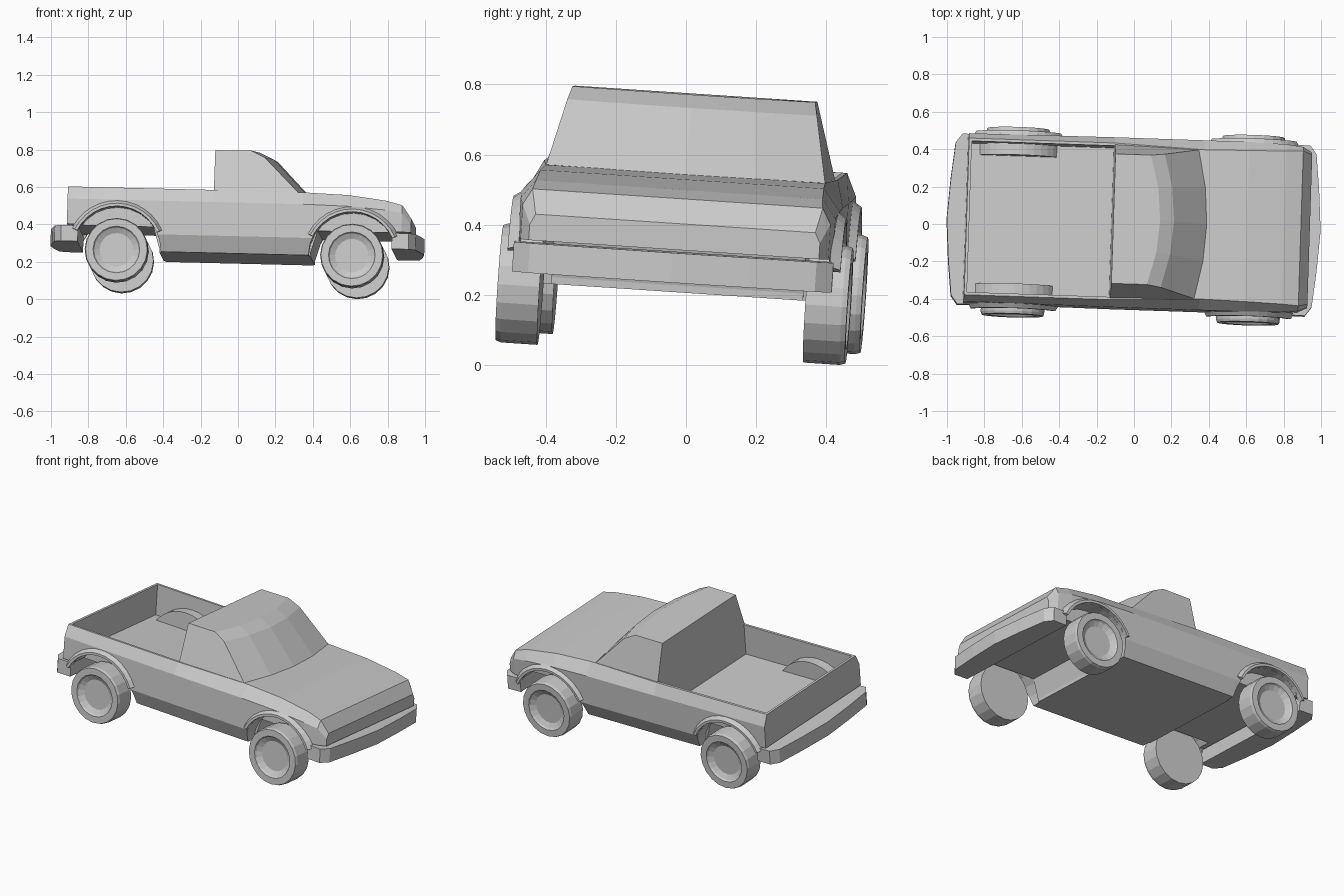
import bpy, bmesh, math
from mathutils import Matrix

if "Cube" in bpy.data.objects:
    bpy.data.objects.remove(bpy.data.objects["Cube"])

# One grey paint for the whole vehicle
grey = bpy.data.materials.new("plain_grey")
grey.use_nodes = True
colour = (0.6, 0.6, 0.6, 1)
grey.diffuse_color = colour
grey.node_tree.nodes["Principled BSDF"].inputs["Base Color"].default_value = colour

parts = []


def loft(name, rings, keep=True):
    """Skin equal rings of points in order and cap both ends."""
    bm = bmesh.new()
    rows = [[bm.verts.new(p) for p in ring] for ring in rings]
    n = len(rows[0])
    for a, b in zip(rows, rows[1:]):
        for i in range(n):
            j = (i + 1) % n
            bm.faces.new((a[i], a[j], b[j], b[i]))
    bm.faces.new(rows[0])
    bm.faces.new(rows[-1])
    bmesh.ops.recalc_face_normals(bm, faces=bm.faces)
    mesh = bpy.data.meshes.new(name)
    bm.to_mesh(mesh)
    bm.free()
    mesh.materials.append(grey)
    ob = bpy.data.objects.new(name, mesh)
    bpy.context.scene.collection.objects.link(ob)
    if keep:
        parts.append(ob)
    else:
        ob.hide_render = True
    return ob


def side_prism(name, outline, y0, y1, keep=True):
    """Extrude an x-z outline across y."""
    return loft(name, [[(x, y, z) for x, z in outline] for y in (y0, y1)], keep)


def combine(target, tool, operation):
    """Apply a boolean and discard the tool object."""
    mod = target.modifiers.new("cut", 'BOOLEAN')
    mod.operation = operation
    mod.solver = 'EXACT'
    mod.object = tool
    bpy.context.view_layer.update()
    deps = bpy.context.evaluated_depsgraph_get()
    mesh = bpy.data.meshes.new_from_object(target.evaluated_get(deps))
    target.modifiers.clear()
    target.data = mesh
    bpy.data.objects.remove(tool)


def arc(cx, cz, r, a0, a1, n):
    angles = [math.radians(a0 + (a1 - a0) * i / n) for i in range(n + 1)]
    return [(cx + r * math.cos(a), cz + r * math.sin(a)) for a in angles]


AXLE, HUB = 0.63, 0.22
ENDS = (("front", 1), ("rear", -1))
SIDES = (("left", 1), ("right", -1))

# Body: sections along x as (x, top z, top half width, shoulder z, shoulder half width)
sections = [(-0.90, 0.557, 0.42, 0.49, 0.450),
            (-0.12, 0.557, 0.42, 0.49, 0.455),
            (0.36, 0.557, 0.40, 0.49, 0.455),
            (0.60, 0.548, 0.405, 0.485, 0.455),
            (0.80, 0.523, 0.41, 0.47, 0.450),
            (0.89, 0.500, 0.415, 0.455, 0.440),
            (0.94, 0.430, 0.40, 0.40, 0.415)]
rings = []
for x, tz, tw, sz, sw in sections:
    half = [(tw, tz), (sw, sz), (sw, 0.31), (sw - 0.04, 0.22)]
    rings.append([(x, y, z) for y, z in half] + [(x, -y, z) for y, z in reversed(half)])
body = loft("body", rings)

# Open cargo bed
combine(body, side_prism("bed_cutter", [(-0.885, 0.37), (-0.12, 0.37), (-0.12, 0.8), (-0.885, 0.8)],
                         -0.405, 0.405, False), 'DIFFERENCE')

# Wheel housings rising out of the bed floor
for _, s in SIDES:
    hump = arc(-AXLE, HUB, 0.255, 34, 146, 12)
    combine(body, side_prism("housing", hump, s * 0.345, s * 0.43, False), 'UNION')

# Raised underside at both ends, then the round wheel openings
for _, e in ENDS:
    well = [(e * 0.40, 0.15), (e * 0.405, 0.24), (e * 0.44, 0.355), (e * 1.1, 0.355), (e * 1.1, 0.15)]
    combine(body, side_prism("well_cutter", well, -0.6, 0.6, False), 'DIFFERENCE')
    for _, s in SIDES:
        circle = arc(e * AXLE, HUB, 0.235, 0, 345, 23)
        combine(body, side_prism("arch_cutter", circle, s * 0.36, s * 0.6, False), 'DIFFERENCE')

# Cab with bowed windscreen: one ring per column across the width
rings = []
for t in (-1, -0.5, 0, 0.5, 1):
    bow = 0.06 * (1 - t * t)
    rings.append([(-0.12, 0.413 * t, 0.552),
                  (-0.12, 0.347 * t, 0.775),
                  (0.07 + bow, 0.347 * t, 0.778),
                  (0.145 + bow, 0.357 * t, 0.742),
                  (0.335 + bow * 0.9, 0.400 * t, 0.552)])
loft("cab", rings)

# Bumpers: bowed bars wrapping round the corners
plan = [(0.84, 0.455), (0.93, 0.457), (0.965, 0.41), (0.985, 0.22), (1.0, 0.0)]
plan += [(x, -y) for x, y in reversed(plan[:-1])]
for end, e in ENDS:
    loft(end + "_bumper", [[(e * x, y, z) for x, y in plan] for z in (0.262, 0.347)])

# Wheels and arch flares
tyre = [(0.17, 0.38), (0.17, 0.485), (0.165, 0.50), (0.125, 0.50), (0.118, 0.49), (0.09, 0.475)]
lip = [(0.27, 0.445), (0.25, 0.476), (0.235, 0.476), (0.235, 0.44)]
for end, e in ENDS:
    for side, s in SIDES:
        loft(f"{end}_{side}_wheel",
             [[(x, s * y, z) for x, z in arc(e * AXLE, HUB, r, 0, 342, 19)] for r, y in tyre])
        rings = []
        for i in range(13):
            a = math.radians(25 + 130 * i / 12)
            rings.append([(e * AXLE + r * math.cos(a), s * y, HUB + r * math.sin(a)) for r, y in lip])
        loft(f"{end}_{side}_flare", rings)

# Slight overall tilt, then rest on the ground
tilt = (Matrix.Translation((0, 0, 0.4))
        @ Matrix.Rotation(math.radians(-1.95), 4, 'Z')
        @ Matrix.Rotation(math.radians(1.4), 4, 'Y')
        @ Matrix.Rotation(math.radians(-3.8), 4, 'X')
        @ Matrix.Translation((0, 0, -0.4)))
for ob in parts:
    ob.data.transform(tilt)
low = min(v.co.z for ob in parts for v in ob.data.vertices)
for ob in parts:
    ob.data.transform(Matrix.Translation((0, 0, -low)))
    ob.data.update()
